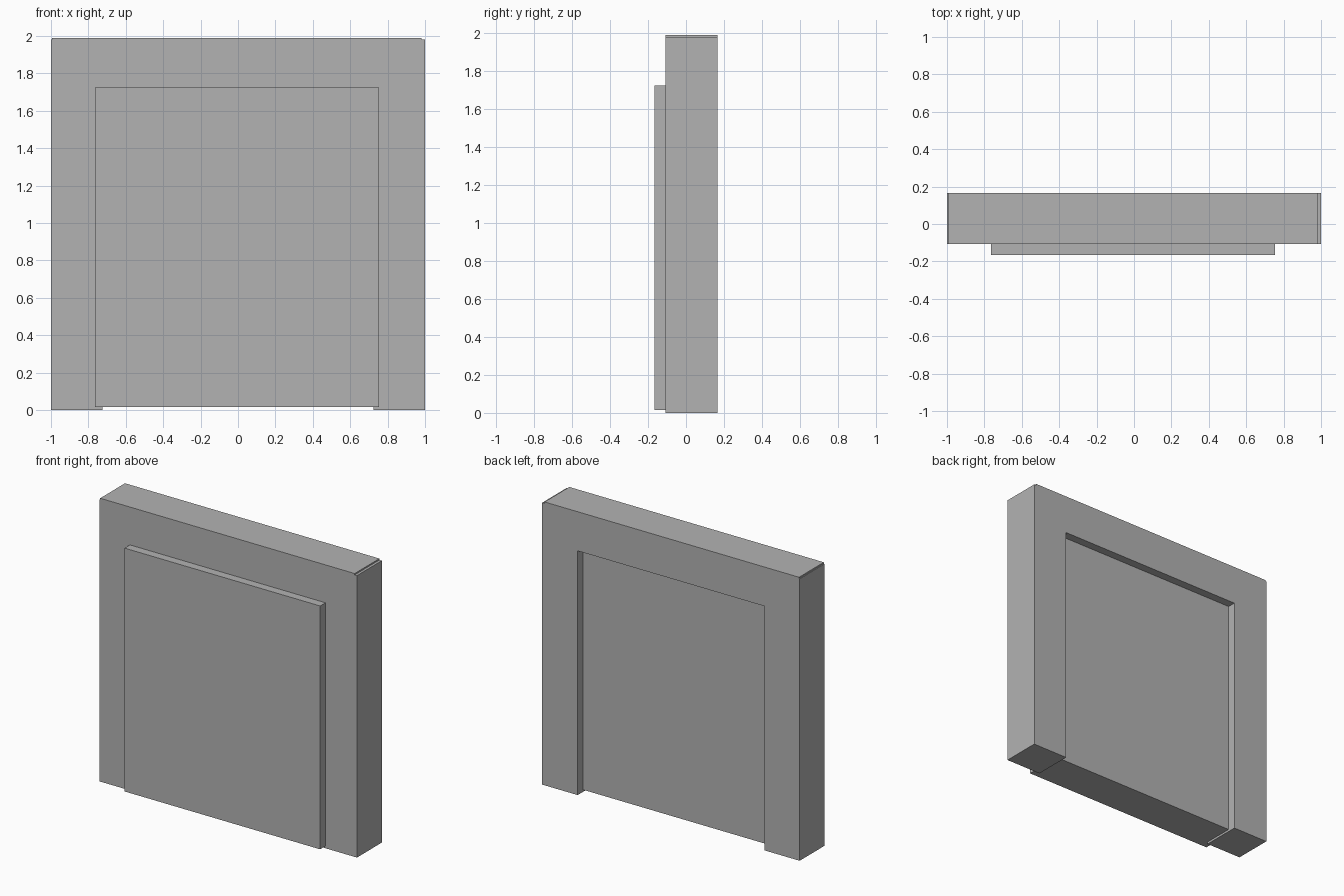
import bpy
import bmesh

cube = bpy.data.objects.get("Cube")
if cube:
    bpy.data.objects.remove(cube, do_unlink=True)

grey = bpy.data.materials.new("plain_grey")
grey.use_nodes = True
grey.diffuse_color = (0.45, 0.45, 0.45, 1)
grey.node_tree.nodes["Principled BSDF"].inputs["Base Color"].default_value = grey.diffuse_color


def extrude_profile(name, profile, y_front, y_back):
    """Extrude an outline of (x, z) points from front to back."""
    bm = bmesh.new()
    face = bm.faces.new([bm.verts.new((x, y_front, z)) for x, z in profile])
    grown = bmesh.ops.extrude_face_region(bm, geom=[face], use_keep_orig=True)
    verts = [v for v in grown["geom"] if isinstance(v, bmesh.types.BMVert)]
    bmesh.ops.translate(bm, verts=verts, vec=(0, y_back - y_front, 0))
    bmesh.ops.recalc_face_normals(bm, faces=bm.faces[:])
    mesh = bpy.data.meshes.new(name)
    bm.to_mesh(mesh)
    bm.free()
    mesh.materials.append(grey)
    obj = bpy.data.objects.new(name, mesh)
    bpy.context.collection.objects.link(obj)
    return obj


# Every part is cut from boards of the same thickness
thick = 0.275
post_top, header_top = 1.98, 1.99
inner = 1 - thick
lintel = header_top - thick

# Frame: two posts and a header standing slightly proud of them
frame_outline = [
    (-1, 0), (-inner, 0), (-inner, lintel), (inner, lintel), (inner, 0), (1, 0),
    (1, post_top), (0.982, post_top), (0.982, header_top),
    (-0.995, header_top), (-0.995, post_top), (-1, post_top),
]
extrude_profile("door_frame", frame_outline, -0.108, -0.108 + thick)

# Door panel: set forward of the frame, just clear of the floor
left, right, bottom, top = -0.764, 0.755, 0.015, 1.724
panel_outline = [(left, bottom), (right, bottom), (right, top), (left, top)]
extrude_profile("door_panel", panel_outline, -0.167, -0.167 + thick)
